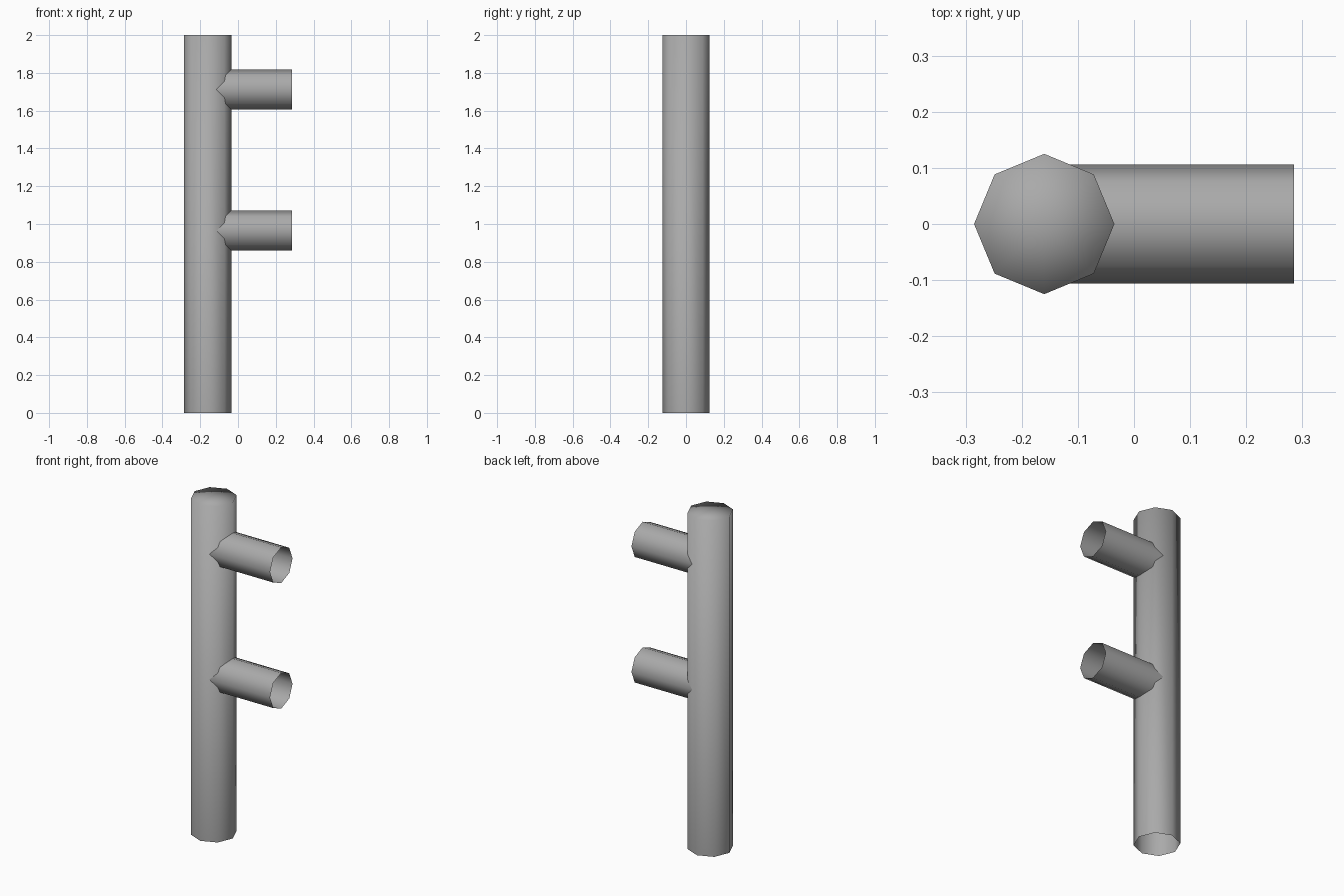
import bpy
import bmesh
from math import pi
from mathutils import Matrix, Vector

cube = bpy.data.objects.get("Cube")
if cube:
    bpy.data.objects.remove(cube, do_unlink=True)

# Single flat colour
GREY = (0.4, 0.4, 0.4, 1)
mat = bpy.data.materials.new("plain grey")
mat.use_nodes = True
mat.diffuse_color = GREY
mat.node_tree.nodes["Principled BSDF"].inputs["Base Color"].default_value = GREY


def tube(name, radius, length, matrix, capped_end=False):
    """Eight-sided smooth open tube along its local z, from the origin."""
    bm = bmesh.new()
    bmesh.ops.create_cone(bm, cap_ends=True, cap_tris=True, segments=8,
                          radius1=radius, radius2=radius, depth=length,
                          matrix=Matrix.Translation((0, 0, length / 2)))
    # Turn corners onto the axes whatever the starting angle
    corner = next(v for v in bm.verts if v.co.xy.length > radius / 2)
    angle = Vector((1, 0)).angle_signed(corner.co.xy)
    bmesh.ops.rotate(bm, verts=bm.verts, matrix=Matrix.Rotation(angle, 3, "Z"))
    # Open the bottom, and the far end unless it is closed
    hubs = [v for v in bm.verts if v.co.xy.length < radius / 2
            and (v.co.z < length / 2 or not capped_end)]
    bmesh.ops.delete(bm, geom=hubs, context="VERTS")
    bm.transform(matrix)
    for face in bm.faces:
        face.smooth = True
    mesh = bpy.data.meshes.new(name)
    bm.to_mesh(mesh)
    bm.free()
    mesh.materials.append(mat)
    obj = bpy.data.objects.new(name, mesh)
    bpy.context.collection.objects.link(obj)
    return obj


# Upright post with a closed top
POST_X = -0.16
tube("post", 0.125, 2.0, Matrix.Translation((POST_X, 0, 0)), capped_end=True)

# Two open side pipes running out to the left
for name, z in (("lower_pipe", 0.965), ("upper_pipe", 1.712)):
    tube(name, 0.106, 0.285 - POST_X,
         Matrix.Translation((POST_X, 0, z)) @ Matrix.Rotation(pi / 2, 4, "Y"))
